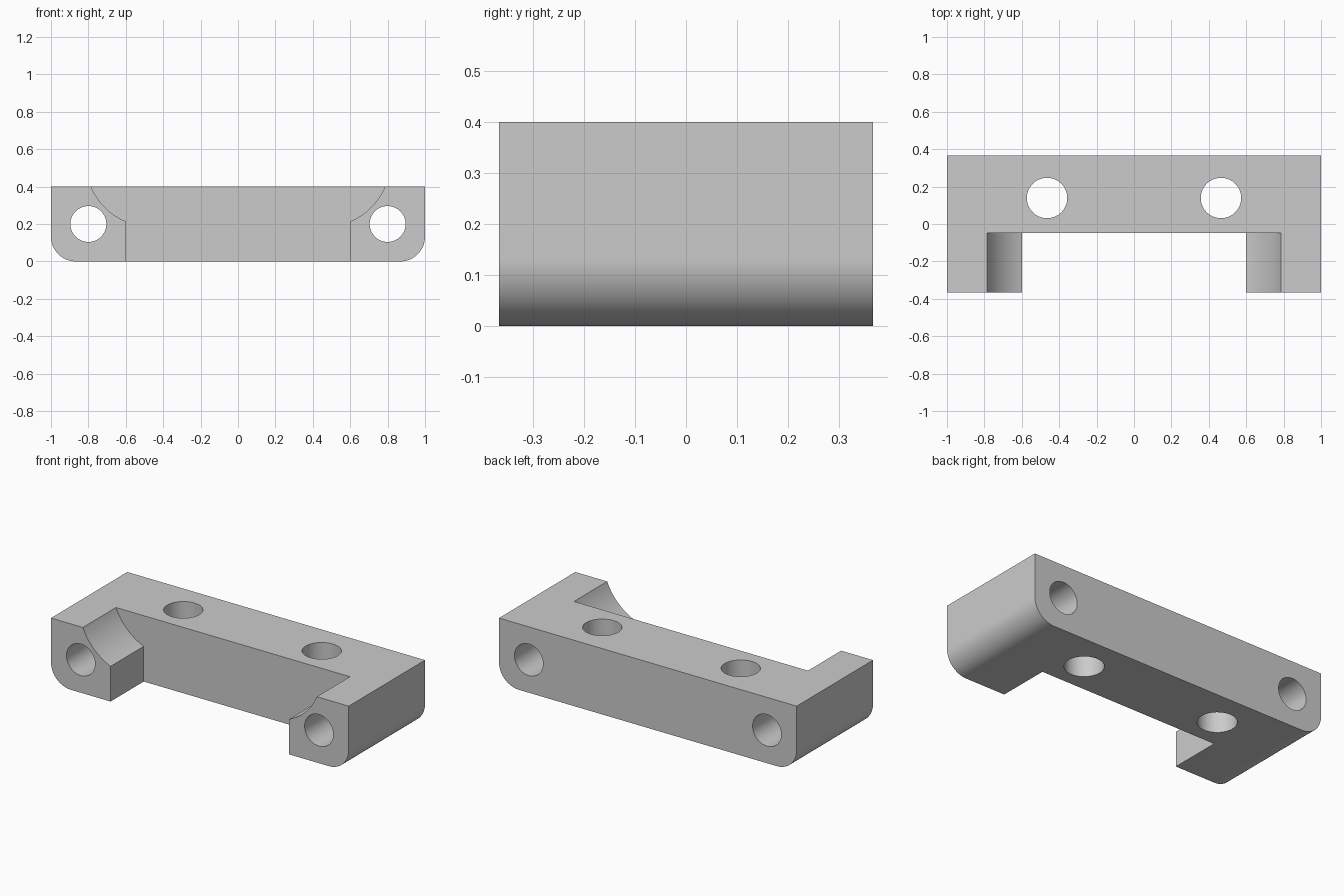
import bpy, bmesh
from math import sin, cos, pi, radians
from mathutils import Vector, Matrix

cube = bpy.data.objects.get("Cube")
if cube:
    bpy.data.objects.remove(cube, do_unlink=True)

HALF_DEPTH, HEIGHT, CORNER = 0.366, 0.4, 0.133
INNER_WALL = -0.048

grey = bpy.data.materials.new("plain grey")
grey.use_nodes = True
colour = (0.6, 0.6, 0.6, 1)
grey.diffuse_color = colour
grey.node_tree.nodes["Principled BSDF"].inputs["Base Color"].default_value = colour


def arc(cx, cz, r, start, end, steps=24):
    angles = [radians(start + (end - start) * i / steps) for i in range(steps + 1)]
    return [(cx + r * cos(a), cz + r * sin(a)) for a in angles]


def finish(name, bm):
    bmesh.ops.recalc_face_normals(bm, faces=bm.faces[:])
    mesh = bpy.data.meshes.new(name)
    bm.to_mesh(mesh)
    bm.free()
    mesh.materials.append(grey)
    obj = bpy.data.objects.new(name, mesh)
    bpy.context.collection.objects.link(obj)
    return obj


def mirrored_prism(name, right_half, y0, y1):
    """Extrude an x-z outline, given as its right half, along y."""
    outline = right_half + [(-x, z) for x, z in reversed(right_half)]
    bm = bmesh.new()
    face = bm.faces.new([bm.verts.new((x, y0, z)) for x, z in outline])
    new = bmesh.ops.extrude_face_region(bm, geom=[face])["geom"]
    verts = [v for v in new if isinstance(v, bmesh.types.BMVert)]
    bmesh.ops.translate(bm, verts=verts, vec=Vector((0, y1 - y0, 0)))
    return finish(name, bm)


def drill(name, radius, centre, axis):
    bm = bmesh.new()
    turn = Matrix.Rotation(pi / 2, 4, 'X') if axis == 'Y' else Matrix()
    bmesh.ops.create_cone(bm, cap_ends=True, segments=64, radius1=radius,
                          radius2=radius, depth=2,
                          matrix=Matrix.Translation(centre) @ turn)
    return finish(name, bm)


# Block with rounded lower edges
body = mirrored_prism("bracket_body",
                      arc(1 - CORNER, CORNER, CORNER, -90, 0) + [(1, HEIGHT)],
                      -HALF_DEPTH, HALF_DEPTH)

# Front gap with curved reliefs on the arms, then the bolt holes
cutters = [mirrored_prism("gap_cutter",
                          [(0.6, -0.1)] + arc(0.467, 0.533, 0.3456, -67.4, 0),
                          -0.6, INNER_WALL)]
for side in (-1, 1):
    cutters.append(drill("long_hole_cutter", 0.096, (side * 0.8, 0, 0.2), 'Y'))
    cutters.append(drill("upright_hole_cutter", 0.108, (side * 0.465, 0.139, 0.2), 'Z'))

bpy.ops.object.select_all(action='DESELECT')
body.select_set(True)
bpy.context.view_layer.objects.active = body
for cutter in cutters:
    cutter.hide_render = True
    mod = body.modifiers.new("cut", 'BOOLEAN')
    mod.operation = 'DIFFERENCE'
    mod.solver = 'EXACT'
    mod.object = cutter
    bpy.ops.object.modifier_apply(modifier=mod.name)
    bpy.data.objects.remove(cutter, do_unlink=True)

bpy.ops.object.shade_smooth_by_angle(angle=radians(20))
